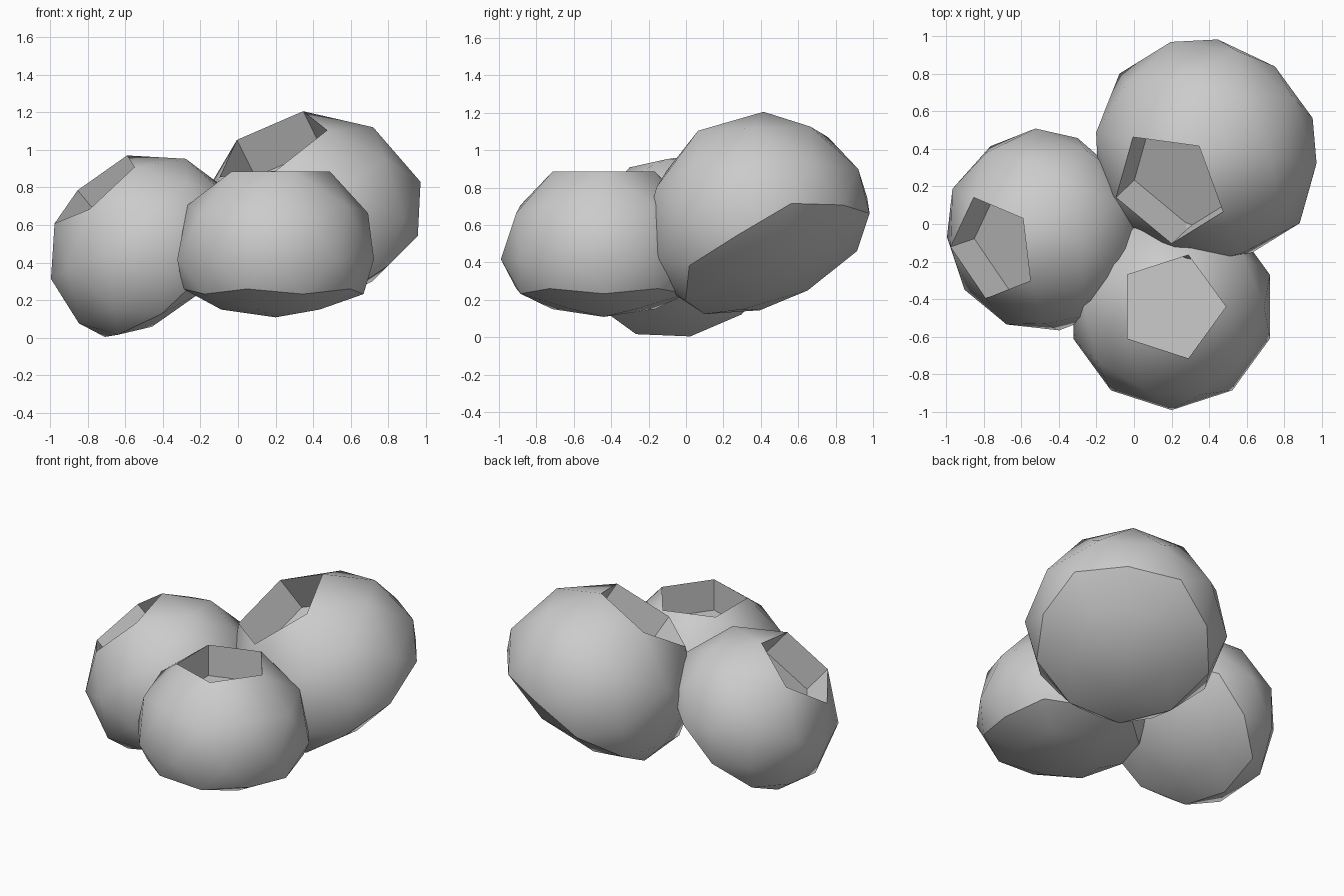
import bpy, bmesh
from mathutils import Vector, Matrix

if "Cube" in bpy.data.objects:
    bpy.data.objects.remove(bpy.data.objects["Cube"])

# flattened underside: icosphere height -> squashed height (unit radius)
SQUASH = {-0.447: -0.285, -0.526: -0.335, -0.851: -0.485, -1.0: -0.56}


def pot(name, radius, centre, axis, rim_dir, depth):
    """Faceted round cup: pentagonal pit on top, squashed base, tilted along axis."""
    bm = bmesh.new()
    bmesh.ops.create_icosphere(bm, subdivisions=2, radius=1.0)
    for v in bm.verts:
        for z, new_z in SQUASH.items():
            if abs(v.co.z - z) < 0.02:
                v.co.z = new_z
                break
    # pentagonal opening sunk straight down into a flat-bottomed pit
    top = max(bm.verts, key=lambda v: v.co.z)
    cap = bmesh.ops.dissolve_verts(bm, verts=[top])
    bm.faces.ensure_lookup_table()
    cap = max(bm.faces, key=lambda f: f.calc_center_median().z)
    pit = bmesh.ops.extrude_discrete_faces(bm, faces=[cap])["faces"][0]
    bmesh.ops.translate(bm, verts=pit.verts, vec=(0, 0, -depth))
    # tilt so that local z follows axis and a rim corner follows rim_dir
    z = Vector(axis).normalized()
    x = Vector(rim_dir)
    x = (x - z * x.dot(z)).normalized()
    y = z.cross(x)
    rot = Matrix((x, y, z)).transposed().to_4x4()
    bm.transform(Matrix.Translation(centre) @ rot @ Matrix.Scale(radius, 4))
    bmesh.ops.recalc_face_normals(bm, faces=bm.faces)
    mesh = bpy.data.meshes.new(name)
    bm.to_mesh(mesh)
    bm.free()
    ob = bpy.data.objects.new(name, mesh)
    bpy.context.collection.objects.link(ob)
    bpy.ops.object.select_all(action='DESELECT')
    ob.select_set(True)
    bpy.context.view_layer.objects.active = ob
    bpy.ops.object.shade_smooth_by_angle(angle=0.524)
    return ob


# three clustered cups
pot("front_cup", 0.55, (0.20, -0.44, 0.417), (0, 0, 1), (1, 0, 0), 0.38)
pot("left_cup", 0.55, (-0.461, -0.029, 0.439), (-0.622, -0.215, 0.753),
    (0.162, 0.16, 0.179), 0.37)
pot("right_cup", 0.625, (0.402, 0.402, 0.583), (-0.41, -0.388, 0.825),
    (0.166, 0.224, 0.188), 0.38)
